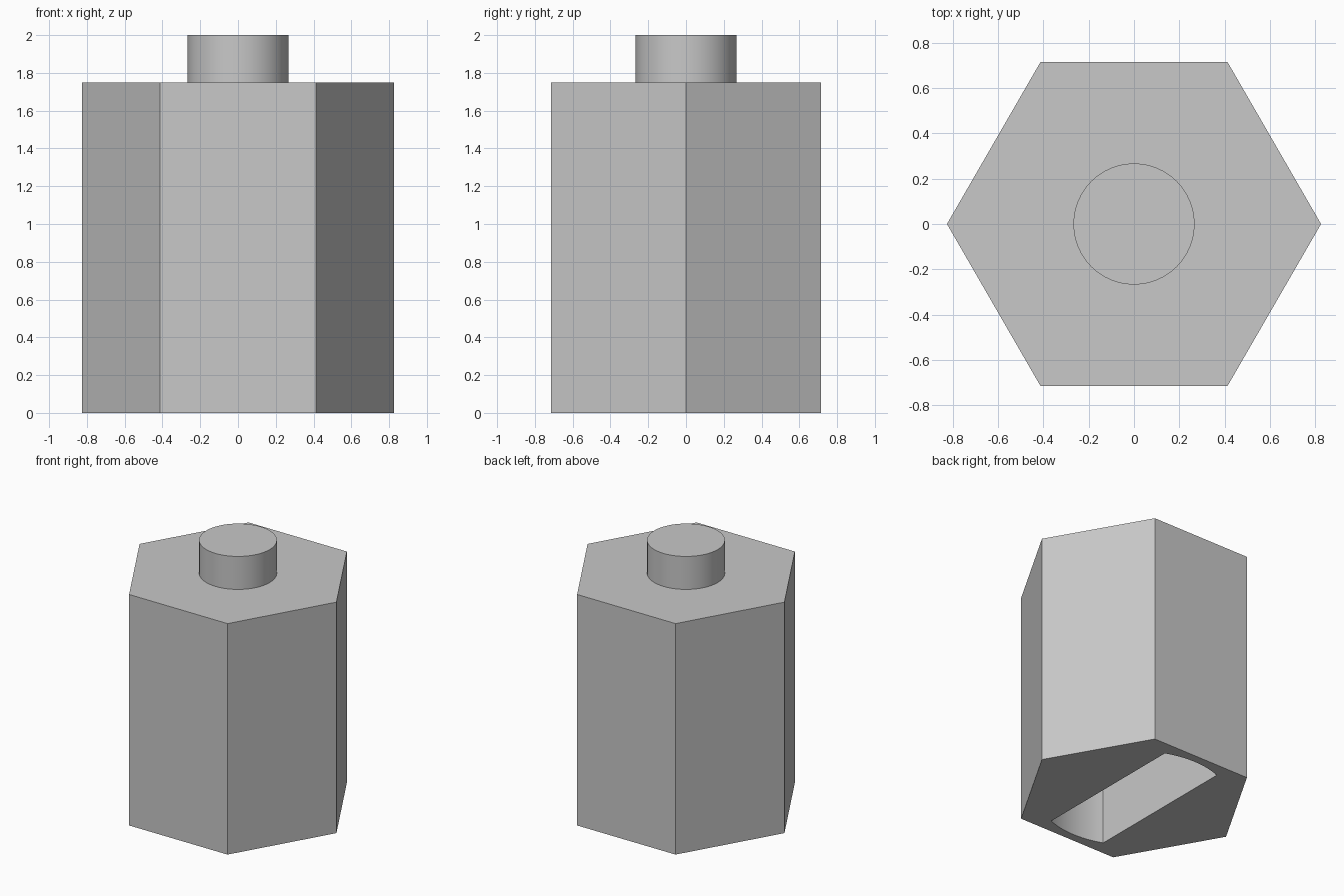
import bpy, bmesh
from math import sin, cos, pi, asin

cube = bpy.data.objects.get("Cube")
if cube:
    bpy.data.objects.remove(cube, do_unlink=True)

HEX_RADIUS, BODY_TOP = 0.825, 1.75
BOSS_RADIUS, TOTAL_HEIGHT = 0.267, 2.0
SLOT_RADIUS, SLOT_HALF_WIDTH, SLOT_DEPTH = 0.65, 0.233, 1.25

grey = bpy.data.materials.new("light_grey")
grey.use_nodes = True
grey.diffuse_color = (0.58, 0.58, 0.58, 1)
grey.node_tree.nodes["Principled BSDF"].inputs["Base Color"].default_value = grey.diffuse_color


def arc(radius, start, end, steps):
    """Points along an arc, both ends included."""
    angles = [start + (end - start) * i / steps for i in range(steps + 1)]
    return [(radius * cos(a), radius * sin(a)) for a in angles]


def prism(name, profile, bottom, top):
    """Extrude a flat outline upward into a closed solid."""
    bm = bmesh.new()
    base = bm.faces.new([bm.verts.new((x, y, bottom)) for x, y in profile])
    side = bmesh.ops.extrude_face_region(bm, geom=[base], use_keep_orig=True)
    moved = [g for g in side["geom"] if isinstance(g, bmesh.types.BMVert)]
    bmesh.ops.translate(bm, verts=moved, vec=(0, 0, top - bottom))
    bmesh.ops.recalc_face_normals(bm, faces=bm.faces)
    mesh = bpy.data.meshes.new(name)
    bm.to_mesh(mesh)
    bm.free()
    mesh.materials.append(grey)
    obj = bpy.data.objects.new(name, mesh)
    bpy.context.collection.objects.link(obj)
    return obj


def select_only(obj):
    bpy.ops.object.select_all(action='DESELECT')
    obj.select_set(True)
    bpy.context.view_layer.objects.active = obj


# Hexagonal body and round boss on top
body = prism("hex_body", arc(HEX_RADIUS, 0, 2 * pi, 6)[:-1], 0, BODY_TOP)
boss = prism("top_boss", arc(BOSS_RADIUS, 0, 2 * pi, 64)[:-1], BODY_TOP, TOTAL_HEIGHT)

# Socket in the underside: flat long sides, rounded ends
half = asin(SLOT_HALF_WIDTH / SLOT_RADIUS)
outline = (arc(SLOT_RADIUS, pi / 2 - half, pi / 2 + half, 12)
           + arc(SLOT_RADIUS, 3 * pi / 2 - half, 3 * pi / 2 + half, 12))
cutter = prism("socket_cutter", outline, -0.1, SLOT_DEPTH)
cutter.hide_render = True

cut = body.modifiers.new("socket", 'BOOLEAN')
cut.operation = 'DIFFERENCE'
cut.solver = 'EXACT'
cut.object = cutter
select_only(body)
bpy.ops.object.modifier_apply(modifier=cut.name)
bpy.data.objects.remove(cutter, do_unlink=True)

# Smooth the curved walls, keep edges crisp
for part in (body, boss):
    select_only(part)
    bpy.ops.object.shade_smooth_by_angle(angle=pi / 6)
